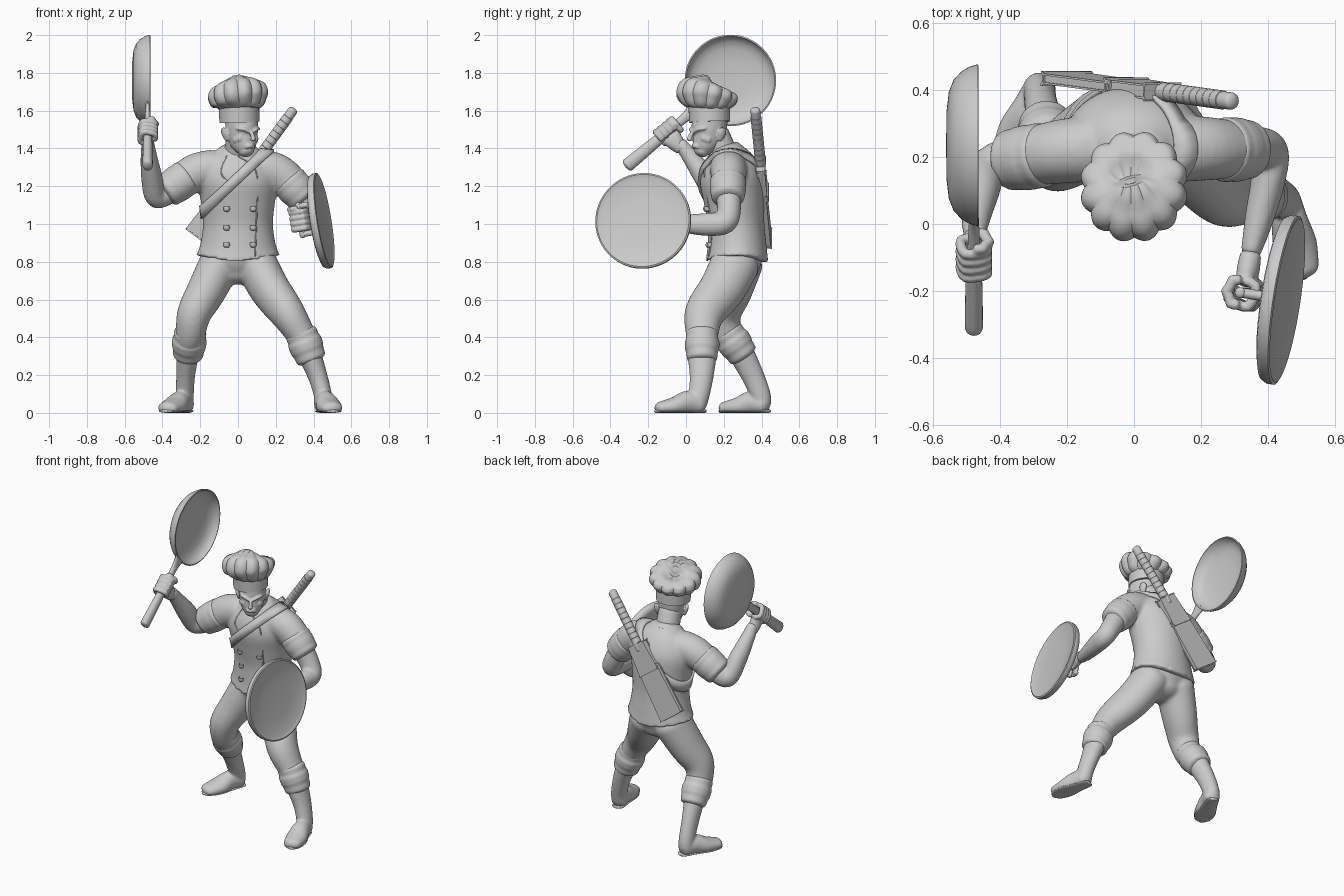
import bpy, bmesh, math
from mathutils import Vector, Matrix
from mathutils.bvhtree import BVHTree

if "Cube" in bpy.data.objects:
    bpy.data.objects.remove(bpy.data.objects["Cube"], do_unlink=True)

grey = bpy.data.materials.new("clay_grey")
grey.use_nodes = True
grey.diffuse_color = (0.6, 0.6, 0.6, 1)
grey.node_tree.nodes["Principled BSDF"].inputs["Base Color"].default_value = grey.diffuse_color


def finish(name, bm, voxel=0, smooth=5, angle=40):
    """Turn a bmesh into a shaded object, optionally fusing its shells."""
    bmesh.ops.recalc_face_normals(bm, faces=bm.faces)
    mesh = bpy.data.meshes.new(name)
    bm.to_mesh(mesh)
    bm.free()
    mesh.materials.append(grey)
    obj = bpy.data.objects.new(name, mesh)
    bpy.context.collection.objects.link(obj)
    bpy.ops.object.select_all(action='DESELECT')
    obj.select_set(True)
    bpy.context.view_layer.objects.active = obj
    bpy.ops.object.shade_smooth_by_angle(angle=math.radians(angle))
    if voxel:
        fuse = obj.modifiers.new("fuse", 'REMESH')
        fuse.mode, fuse.voxel_size, fuse.use_smooth_shade = 'VOXEL', voxel, True
        soft = obj.modifiers.new("soften", 'SMOOTH')
        soft.factor, soft.iterations = 0.5, smooth
    return obj


def spline(points, steps):
    """Catmull-Rom through points of any dimension."""
    pts = [points[0], *points, points[-1]]
    out = []
    for p, q, r, s in zip(pts, pts[1:], pts[2:], pts[3:]):
        for k in range(steps):
            t = k / steps
            out.append([b + t * (c - a + t * (2*a - 5*b + 4*c - d + t * (3*(b - c) + d - a))) / 2
                        for a, b, c, d in zip(p, q, r, s)])
    return out + [list(points[-1])]


def tube(bm, path, ref=(1, 0, 0), n=24, steps=5, dome=(0.6, 0.6), lobes=0, depth=0.0):
    """Loft ellipses (x, y, z, half width, half depth) with domed ends."""
    rows = spline(path, steps)
    mids = [Vector(r[:3]) for r in rows]
    rings = []
    for i, row in enumerate(rows):
        t = (mids[min(i + 1, len(mids) - 1)] - mids[max(i - 1, 0)]).normalized()
        rings.append((mids[i], t, row[3], row[4]))
    for end, sign in ((0, -1), (1, 1)):
        if dome[end]:
            c, t, a, b = rings[-end]
            for k in (1, 2, 3, 4):
                f = math.radians(k * 21)
                ring = (c + t * sign * dome[end] * min(a, b) * math.sin(f), t, a * math.cos(f), b * math.cos(f))
                rings.append(ring) if end else rings.insert(0, ring)
    loops = []
    for c, t, a, b in rings:
        u = Vector(ref) - t * t.dot(Vector(ref))
        if u.length < 0.1:
            u = Vector((0, 0, 1)) - t * t.z
        u.normalize()
        v = t.cross(u)
        loop = []
        for j in range(n):
            f = math.tau * j / n
            g = 1 - depth * (1 - abs(math.sin(lobes * f / 2))) if lobes else 1
            loop.append(bm.verts.new(c + (u * a * math.cos(f) + v * b * math.sin(f)) * g))
        loops.append(loop)
    for lo, hi in zip(loops, loops[1:]):
        for j in range(n):
            bm.faces.new((lo[j], lo[j - 1], hi[j - 1], hi[j]))
    bm.faces.new(loops[0])
    bm.faces.new(loops[-1])


def tube_object(name, path, **options):
    bm = bmesh.new()
    tube(bm, path, **options)
    return finish(name, bm)


def rod(p, q, r, r2=None):
    return [(*p, r, r), (*q, r2 or r, r2 or r)]


def rolls(name, near, far, radii, ref):
    """Soft folds of cloth stacked along a limb."""
    bm, p, q, n = bmesh.new(), Vector(near), Vector(far), len(radii)
    for k, r in enumerate(radii):
        tube(bm, rod(p.lerp(q, k / n), p.lerp(q, (k + .95) / n), r, r - .003), dome=(.3, .3), ref=ref)
    finish(name, bm, voxel=.008, smooth=5)


def lathe(name, profile, centre, axis):
    """Revolve (radius, height) points about an axis."""
    bm = bmesh.new()
    vs = [bm.verts.new((r, 0, h)) for r, h in profile]
    edges = [bm.edges.new(e) for e in zip(vs, vs[1:])]
    bmesh.ops.spin(bm, geom=vs + edges, axis=(0, 0, 1), cent=(0, 0, 0), angle=math.tau, steps=64)
    bmesh.ops.remove_doubles(bm, verts=bm.verts, dist=0.0005)
    turn = Vector((0, 0, 1)).rotation_difference(Vector(axis)).to_matrix().to_4x4()
    bm.transform(Matrix.Translation(centre) @ turn)
    return finish(name, bm, angle=45)


def fist(name, centre, along, wrist, turn):
    """Palm, four curled fingers and a thumb round a grip."""
    c, d, w = Vector(centre), Vector(along).normalized(), Vector(wrist).normalized()
    w = (w - d * w.dot(d)).normalized()
    s = d.cross(w) * turn
    bm = bmesh.new()
    tube(bm, [(*(c + w * 0.11), 0.034, 0.032), (*(c + w * 0.07), 0.046, 0.034), (*(c + w * 0.035), 0.053, 0.03)], ref=d)
    spans = [(k * 0.03, 10, 285) for k in (-1.5, -0.5, 0.5, 1.5)] + [(0.064, -20, -170)]
    for off, start, stop in spans:
        path = []
        for k in range(7):
            f = math.radians(start + (stop - start) * k / 6)
            r = .038 + .008 * (k % 2)
            path.append((*(c + d * off + (w * math.cos(f) + s * math.sin(f)) * r), 0.016, 0.016))
        tube(bm, path, ref=d, n=10, steps=2)
    return finish(name, bm, voxel=0.005, smooth=2)


# Jacket with short sleeves, its hem dipping at front and back
jacket = bmesh.new()
tube(jacket, [(0, .27, .815, .222, .168), (0, .27, .88, .202, .157), (0, .265, 1, .185, .15), (0, .255, 1.12, .197, .16),
              (0, .24, 1.24, .213, .167), (0, .225, 1.33, .18, .138), (0, .21, 1.39, .11, .09)], dome=(0, .4), n=40)
for v in jacket.verts:
    v.co.z += max(0, .9 - v.co.z) / .085 * (abs(v.co.x) * .2 - .025)
tube(jacket, [(-.13, .225, 1.295, .1, .1), (-.23, .215, 1.27, .095, .1), (-.33, .195, 1.2, .085, .09)], ref=(0, 1, 0))
tube(jacket, [(.13, .225, 1.295, .1, .1), (.22, .225, 1.265, .095, .1), (.32, .22, 1.175, .083, .09)], ref=(0, 1, 0))
surface = BVHTree.FromBMesh(jacket)
finish("jacket", jacket, voxel=.011, smooth=6)
tube_object("collar", [(0, .212, 1.365, .115, .1), (.004, .198, 1.39, .088, .088)], dome=(0, .1))


def on_chest(x, z):
    hit = surface.ray_cast(Vector((x, -1, z)), Vector((0, 1, 0)))
    return hit[0], hit[1]


for x in (-.06, .08):
    for z in (1.08, .98, .89):
        spot, normal = on_chest(x, z)
        lathe("jacket_button", [(0, .016), (.012, .013), (.018, .004), (.016, -.012)], spot, normal)
seam = [(0, 1.36), (.06, 1.32), (.1, 1.26), (.1, 1.1), (.095, .95), (.09, .83)]
tube_object("front_seam", [(*on_chest(x, z)[0], .004, .004) for x, z in seam], n=8)
tube_object("lapel_seam", [(*on_chest(x, z)[0], .004, .004) for x, z in ((-.06, 1.36), (-.09, 1.27), (-.02, 1.2))], n=8)

# Rolled cuffs of the sleeves and bare arms
rolls("right_sleeve_rolls", (-.275, .205, 1.245), (-.375, .19, 1.175), (.099, .099, .094), (0, 1, 0))
rolls("left_sleeve_rolls", (.27, .222, 1.225), (.343, .222, 1.14), (.098, .098, .092), (0, 1, 0))
arm = bmesh.new()
tube(arm, [(-.3, .2, 1.23, .07, .07), (-.385, .19, 1.16, .064, .064), (-.437, .165, 1.15, .058, .062),
           (-.457, .1, 1.25, .056, .06), (-.472, .02, 1.36, .044, .044), (-.476, -.03, 1.425, .034, .034)])
finish("right_arm", arm, voxel=.009, smooth=4)
arm = bmesh.new()
tube(arm, [(.3, .22, 1.2, .07, .07), (.37, .228, 1.08, .063, .063), (.405, .21, 1.01, .058, .06),
           (.4, .13, .998, .052, .062), (.375, .02, 1.0, .044, .052), (.35, -.08, 1.01, .031, .038)], ref=(1, .3, 0))
finish("left_arm", arm, voxel=.009, smooth=4)

# Raised frying pan
pan_dir = Vector((0, .77, .64))
grip = Vector((-.478, -.1, 1.485))
lathe("frying_pan", [(0, 0), (.1, .001), (.16, .008), (.195, .022), (.22, .045), (.235, .07), (.242, .095), (.235, .097),
                     (.225, .075), (.205, .056), (.17, .042), (.1, .034), (0, .032)],
      (-.561, .235, 1.76), (1, 0, 0))
tube_object("pan_handle", [(*(grip - pan_dir * .27), .027, .036), (*(grip - pan_dir * .1), .025, .031),
                           (*(grip + pan_dir * .06), .018, .024), (*(grip + pan_dir * .14), .015, .028),
                           (*(grip + pan_dir * .2), .012, .05)])
fist("right_hand", grip, pan_dir, (0, .6, -.7), 1)

# Lid used as a shield, with a grip bar
lid_mid, lid_dir = Vector((.435, -.225, 1.015)), Vector((1, -.15, .16)).normalized()
lathe("lid_shield", [(0, -.022), (.225, -.022), (.246, -.016), (.255, 0), (.255, .02), (.247, .024), (.238, .021),
                     (.225, .016), (.12, .01), (0, .008)], lid_mid, lid_dir)
bar = Vector((.16, 0, -1)).normalized()
hold = Vector((.33, -.205, 1.02))
tube_object("lid_bar", rod(hold - bar * .085, hold + bar * .085, .016))
for sign in (-1, 1):
    end = hold + bar * .075 * sign
    tube_object("lid_bar_stub", rod(end, end + lid_dir * .09, .015), ref=(0, 0, 1))
fist("left_hand", hold, -bar, (.02, .12, 0), -1)

# Head, turned towards its left
head = bmesh.new()
tube(head, [(0, -.05, -.08, .04, .038), (0, -.035, -.05, .062, .062), (0, -.01, 0, .077, .088),
            (0, 0, .05, .083, .098), (0, .005, .12, .082, .095)])
tube(head, [(0, -.1, .03, .009, .01), (0, -.117, .002, .011, .014), (0, -.122, -.014, .016, .014)], n=12)
for z in (-.041, -.051):
    tube(head, [(-.026, -.086, z - .004, .006, .005), (0, -.098, z, .008, .006), (.026, -.086, z - .004, .006, .005)],
         ref=(0, 0, 1), n=10)
for s in (-1, 1):
    tube(head, [(s * .012, -.1, .028, .008, .01), (s * .04, -.088, .042, .01, .012), (s * .066, -.063, .045, .008, .01)],
         ref=(0, 0, 1), n=10)
    tube(head, [(s * .045, -.064, -.005, .018, .02), (s * .06, -.035, -.015, .018, .02)], n=10)
    tube(head, [(s * .08, .02, -.015, .01, .014), (s * .092, .025, .02, .012, .024), (s * .098, .03, .045, .009, .02)], n=12)
head.transform(Matrix.Translation((.02, .123, 1.46)) @ Matrix.Rotation(math.radians(30), 4, 'Z'))
finish("head", head, voxel=.0055, smooth=3)
tube_object("neck", [(0, .22, 1.31, .09, .08), (.002, .195, 1.38, .075, .075), (.008, .155, 1.47, .07, .075)])

# Pleated hat, its crown tilted
tube_object("hat_band", [(.008, .125, 1.54, .106, .108), (.004, .122, 1.64, .108, .11)], dome=(0, 0), n=40)
tube_object("hat_puff", [(.008, .104, 1.61, .108, .108), (.007, .106, 1.632, .14, .14), (.003, .109, 1.66, .158, .163),
                         (-.001, .113, 1.69, .163, .167), (-.006, .12, 1.722, .146, .149), (-.009, .126, 1.74, .095, .095),
                         (-.01, .129, 1.743, .02, .02)], n=120, lobes=12, depth=.09, dome=(0, .1))

# Trousers
legs = bmesh.new()
tube(legs, [(0, .275, .745, .12, .11), (0, .27, .81, .17, .14), (0, .27, .87, .17, .14)])
tube(legs, [(.09, .265, .8, .112, .13), (.165, .193, .66, .107, .123), (.26, .1, .53, .094, .107),
            (.33, .085, .42, .078, .087), (.365, .085, .36, .075, .08)])
tube(legs, [(-.09, .28, .8, .112, .13), (-.165, .235, .65, .104, .117), (-.23, .195, .53, .092, .1),
            (-.25, .21, .43, .08, .085), (-.26, .25, .36, .074, .076)])
finish("trousers", legs, voxel=.011, smooth=8)

# Gathered knee cuffs, boots and soles
for side, knee, shin, shaft, heel, toe in (
        ("left", (.335, .085, .42), (.388, .085, .285),
         [(.375, .085, .32, .064, .08), (.42, .083, .2, .052, .064), (.448, .07, .1, .048, .056), (.452, .06, .05, .05, .052)],
         (.45, .07), (.497, -.13)),
        ("right", (-.253, .22, .425), (-.265, .303, .305),
         [(-.265, .285, .33, .062, .07), (-.277, .352, .2, .05, .06), (-.282, .393, .1, .048, .054), (-.285, .4, .05, .048, .052)],
         (-.279, .408), (-.37, .212))):
    rolls(side + "_knee_cuff", knee, shin, (.087, .093, .084), (1, 0, 0))
    h, t = Vector((*heel, 0)), Vector((*toe, 0))
    foot = bmesh.new()
    tube(foot, shaft)
    tube(foot, [(*(h.lerp(t, f) + Vector((0, 0, z))), a, b) for f, z, a, b in
                ((0, .045, .049, .052), (.3, .055, .055, .062), (.65, .035, .066, .05), (1, .026, .057, .036))], dome=(.75, 1))
    for v in foot.verts:
        v.co.z = max(v.co.z, .004)
    finish(side + "_boot", foot, voxel=.008, smooth=3)
    sole = [(*(h.lerp(t, f) + Vector((0, 0, .009))), a, .009) for f, a in
            ((-.16, .02), (-.1, .038), (.3, .048), (.7, .063), (1, .053), (1.12, .035), (1.16, .015))]
    tube_object(side + "_sole", sole)

# Strap wrapped diagonally around the chest
mid, slant, cross = Vector((-.01, .235, 1.235)), Vector((.73, 0, .69)), Vector((.69, 0, -.73))
strap, pairs = bmesh.new(), []
for k in range(48):
    f = math.tau * k / 48
    ray = slant * math.cos(f) + Vector((0, math.sin(f), 0))
    pair = []
    for s in (-.027, .027):
        start = mid + cross * s
        hit = surface.ray_cast(start + ray, -ray)[0] or start + ray * .2
        pair.append(strap.verts.new(hit + ray * .006))
    pairs.append(pair)
for a, b in zip(pairs, pairs[1:] + pairs[:1]):
    strap.faces.new((a[0], a[1], b[1], b[0]))
solid = finish("chest_strap", strap).modifiers.new("thickness", 'SOLIDIFY')
solid.thickness, solid.offset = .016, 0

# Cleaver in its sheath on the back
top, tip = Vector((.29, .367, 1.6)), Vector((-.2, .434, .925))
down = (tip - top).normalized()
flat = Vector((.79, 0, -.61))
flat = (flat - down * flat.dot(down)).normalized()
thick = down.cross(flat)
tube_object("cleaver_handle", rod(top, top.lerp(tip, .46), .026, .027), ref=flat)
for k in range(9):
    tube_object("handle_wrap", rod(top.lerp(tip, .05 + k * .04), top.lerp(tip, .088 + k * .04), .0285), ref=flat, dome=(.1, .1))
for name, f, g, w, w2, d in (("sheath_throat", .42, .64, .06, .075, .022), ("cleaver_blade", .61, 1, .075, .086, .016)):
    bm = bmesh.new()
    bmesh.ops.create_cube(bm, size=2)
    for v in bm.verts:
        x, y, z = v.co
        v.co = top.lerp(tip, f if z < 0 else g) + flat * x * (w if z < 0 else w2) + thick * y * d
    bmesh.ops.bevel(bm, geom=bm.edges[:], offset=.006, segments=2, affect='EDGES')
    finish(name, bm)
